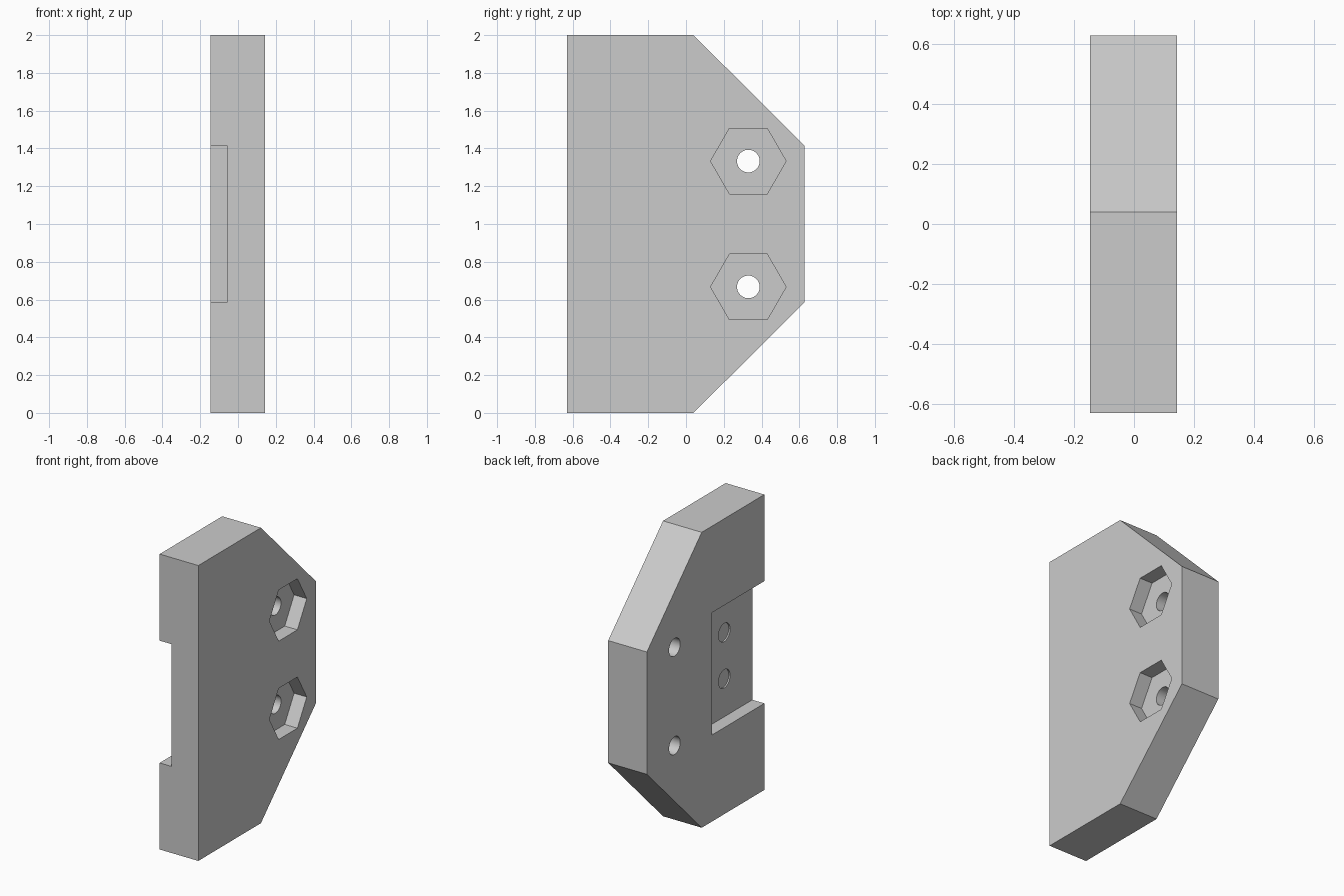
import bpy, bmesh, math
from mathutils import Matrix

old = bpy.data.objects.get("Cube")
if old:
    bpy.data.objects.remove(old, do_unlink=True)

GREY = (0.6, 0.6, 0.6, 1)
grey = bpy.data.materials.new("plain grey")
grey.use_nodes = True
grey.diffuse_color = GREY
grey.node_tree.nodes["Principled BSDF"].inputs["Base Color"].default_value = GREY

X0, X1 = -0.146, 0.144      # plate sides
SLOT_X = -0.056             # slot floor
HEX_X = 0.049               # nut pocket floor


def prism(name, outline, x0, x1):
    """Extrude a (y, z) outline along x."""
    bm = bmesh.new()
    base = bm.faces.new([bm.verts.new((x0, y, z)) for y, z in outline])
    top = bmesh.ops.extrude_face_region(bm, geom=[base])["geom"]
    verts = [v for v in top if isinstance(v, bmesh.types.BMVert)]
    bmesh.ops.translate(bm, verts=verts, vec=(x1 - x0, 0, 0))
    bmesh.ops.recalc_face_normals(bm, faces=bm.faces)
    mesh = bpy.data.meshes.new(name)
    bm.to_mesh(mesh)
    bm.free()
    mesh.materials.append(grey)
    obj = bpy.data.objects.new(name, mesh)
    bpy.context.collection.objects.link(obj)
    return obj


def polygon(y, z, radius, sides):
    steps = [2 * math.pi * i / sides for i in range(sides)]
    return [(y + radius * math.cos(a), z + radius * math.sin(a)) for a in steps]


# Plate with two chamfered back corners
plate = prism("mounting_plate", [(-0.63, 0), (0.04, 0), (0.627, 0.586),
                                 (0.627, 1.414), (0.04, 2), (-0.63, 2)], X0, X1)

# Slot open to the front, on the right-hand side
cutters = [prism("slot_cutter", [(-0.8, 0.586), (-0.07, 0.586),
                                 (-0.07, 1.414), (-0.8, 1.414)], -0.3, SLOT_X)]

# Bolt holes, nut pockets and shallow round seats, mirrored about mid height
for side, label in ((1, "upper"), (-1, "lower")):
    bolt_z = 1 + side * 0.333
    seat_z = 1 + side * 0.157
    cutters += [
        prism(label + "_nut_cutter", polygon(0.33, bolt_z, 0.2, 6), HEX_X, 0.3),
        prism(label + "_bolt_cutter", polygon(0.33, bolt_z, 0.06, 40), -0.3, 0.25),
        prism(label + "_seat_cutter", polygon(-0.33, seat_z, 0.062, 40), -0.2, SLOT_X + 0.01),
    ]

bpy.context.view_layer.objects.active = plate
for cutter in cutters:
    cut = plate.modifiers.new(cutter.name, "BOOLEAN")
    cut.operation = "DIFFERENCE"
    cut.solver = "EXACT"
    cut.object = cutter
    bpy.ops.object.modifier_apply(modifier=cut.name)
    bpy.data.objects.remove(cutter, do_unlink=True)

# Smooth hole walls, sharp edges elsewhere
bpy.ops.object.select_all(action="DESELECT")
plate.select_set(True)
bpy.ops.object.shade_smooth_by_angle(angle=math.radians(30))
